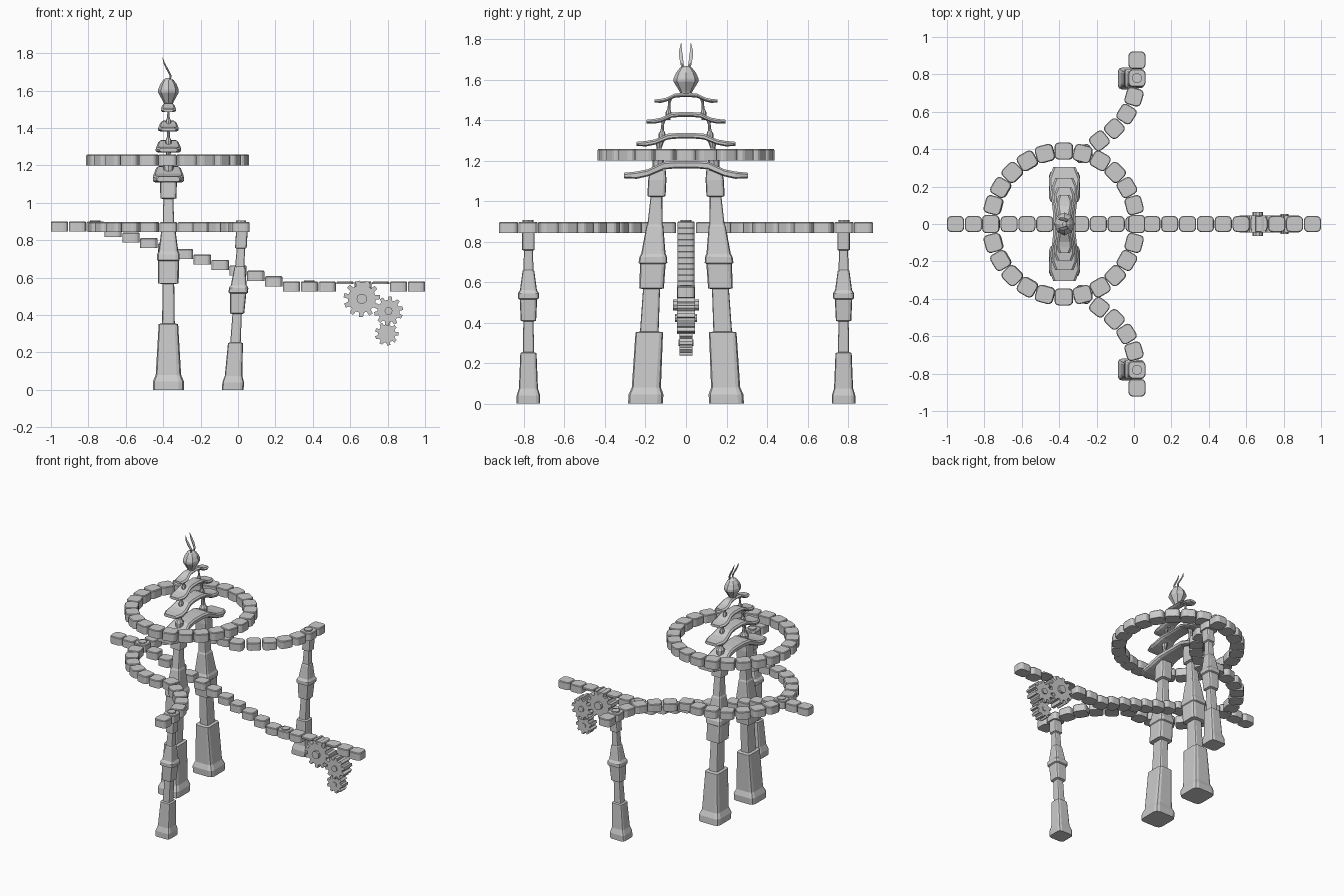
import bpy, bmesh
from math import sin, cos, pi, radians, atan2
from mathutils import Vector, Matrix

if "Cube" in bpy.data.objects:
    bpy.data.objects.remove(bpy.data.objects["Cube"])

CX = -0.372  # tower axis


def loft(name, rings):
    """Skin a list of equal-length vertex rings and cap both ends."""
    bm = bmesh.new()
    rows = [[bm.verts.new(p) for p in r] for r in rings]
    n = len(rows[0])
    for a, b in zip(rows, rows[1:]):
        for i in range(n):
            bm.faces.new((a[i], a[(i + 1) % n], b[(i + 1) % n], b[i]))
    bm.faces.new(rows[0])
    bm.faces.new(rows[-1])
    bmesh.ops.recalc_face_normals(bm, faces=bm.faces)
    me = bpy.data.meshes.new(name)
    bm.to_mesh(me)
    bm.free()
    ob = bpy.data.objects.new(name, me)
    bpy.context.collection.objects.link(ob)
    return ob


def rounded(hx, hy, r, seg=1):
    """Rectangle outline with chamfered or rounded corners."""
    pts = []
    for k, (sx, sy) in enumerate([(1, 1), (-1, 1), (-1, -1), (1, -1)]):
        for s in range(seg + 1):
            a = k * pi / 2 + s * pi / 2 / seg
            pts.append((sx * (hx - r) + r * cos(a), sy * (hy - r) + r * sin(a)))
    return pts


def stone(name, x, y, z0, z1, ang=0, hx=0.047, hy=0.046):
    rot = Matrix.Rotation(ang, 3, 'Z')
    rings = []
    for z, inset in ((z0, 0.0), (z1 - 0.005, 0.0), (z1, 0.004)):
        rings.append([rot @ Vector((px, py, 0)) + Vector((x, y, z))
                      for px, py in rounded(hx - inset, hy - inset, 0.024 - inset, 3)])
    return loft(name, rings)


def disc(name, x, y, z0, z1, r, n=8):
    return loft(name, [[(x + r * cos(2 * pi * i / n), y + r * sin(2 * pi * i / n), z)
                        for i in range(n)] for z in (z0, z1)])


def column(name, secs):
    """Stacked chamfered-square sections: (z, half x, half y, centre x, centre y)."""
    return loft(name, [[(cx + px, cy + py, z)
                        for px, py in rounded(hx, hy, 0.35 * min(hx, hy), 2)]
                       for z, hx, hy, cx, cy in secs])


# Upper stone ring
for i in range(24):
    a = i * 2 * pi / 24
    stone("upper_ring_stone", CX - 0.004 + 0.39 * cos(a), 0.39 * sin(a), 1.2, 1.258,
          a + pi / 2, 0.049, 0.046)

# Straight walkway: landing, descending steps, lower level
for i in range(21):
    x = -0.954 + 0.0954 * i
    k = min(max(i - 2, 0), 11)
    top = 0.9 - 0.0292 * k
    thick = 0.013 if i in (16, 18) else 0.054
    stone("walkway_stone", x, 0, top - thick, top, 0, 0.046, 0.043)
disc("walkway_button", -0.763, 0, 0.89, 0.906, 0.028)
disc("walkway_button", 0.382, 0, 0.57, 0.586, 0.028)

# Curved side walkways, mirrored in y
for s in (1, -1):
    pts = [(CX + 0.39 * cos(radians(180 - 15 * k)), 0.39 * sin(radians(180 - 15 * k)))
           for k in range(8)]
    pts += [(-0.185, 0.445), (-0.105, 0.51), (-0.04, 0.588), (0.0, 0.68),
            (0.016, 0.78), (0.016, 0.876)]
    for k in range(1, len(pts)):
        a, b = pts[k - 1], pts[min(k + 1, len(pts) - 1)]
        ang = pi / 2 if k > 11 else atan2(b[1] - a[1], b[0] - a[0])
        stone("side_walkway_stone", pts[k][0], s * pts[k][1], 0.843, 0.897, s * ang)
    disc("side_walkway_button", 0.016, s * 0.78, 0.89, 0.906, 0.028)

    # Tower column: z, half x, half y
    prof = [(0, .083, .086), (.045, .083, .086), (.08, .068, .072), (.352, .052, .068),
            (.356, .034, .046), (.565, .031, .042), (.57, .055, .061), (.69, .056, .063),
            (.695, .06, .071), (.725, .06, .068), (.74, .053, .06), (.875, .035, .042),
            (.885, .03, .037), (1.02, .027, .029), (1.025, .043, .045), (1.105, .045, .045),
            (1.15, .04, .04)]
    column("tower_column", [(z, hx, hy, CX, s * (0.2 - 0.058 * z / 1.1)) for z, hx, hy in prof])

    # Outer column, leaning in x
    prof = [(0, .058), (.04, .058), (.075, .047), (.25, .04), (.254, .028), (.405, .025),
            (.41, .038), (.515, .043), (.52, .052), (.545, .052), (.56, .042), (.655, .029),
            (.66, .025), (.755, .022), (.76, .031), (.85, .031)]
    column("outer_column", [(z, h, h, -0.028 + 0.048 * z / 0.84, s * 0.778) for z, h in prof])

# Four curved roof tiers: base z, half span, half depth, rise
tiers = [(1.11, .305, .083, 1.0), (1.27, .245, .068, .75),
         (1.382, .195, .055, .65), (1.485, .155, .041, .55)]
# fraction of span, depth factor, bottom z, top z
roof = [(1, .72, .003, .03), (.8, 1, 0, .036), (.62, .97, .012, .047),
        (.36, .8, .046, .084), (.15, .72, .052, .088)]
for z, span, hd, rise in tiers:
    full = [(-f, d, b, t) for f, d, b, t in roof] + [r for r in reversed(roof)]
    rings = []
    for f, d, b, t in full:
        h = hd * d
        c = 0.011
        lo, hi = z + b * rise, z + t * rise
        rings.append([(CX + px, f * span, pz) for px, pz in
                      [(-h + c, lo), (h - c, lo), (h, lo + c * .6), (h, hi - c * .8),
                       (h - c, hi), (-h + c, hi), (-h, hi - c * .8), (-h, lo + c * .6)]])
    loft("roof_tier", rings)

# Turned posts between the tiers
for y, z0, z1, r in [(.14, 1.15, 1.3, .024), (.122, 1.29, 1.41, .014), (.09, 1.4, 1.51, .012)]:
    for s in (1, -1):
        prof = [(0, 1), (.35, 1.2), (.5, .6), (.75, .5), (1, 1)]
        loft("tier_post", [[(CX + r * k * cos(i * pi / 4),
                             s * (y - 0.01 * t) + r * k * sin(i * pi / 4), z0 + (z1 - z0) * t)
                            for i in range(8)] for t, k in prof])

# Faceted finial head with short neck
prof = [(1.52, .022), (1.54, .03), (1.56, .042), (1.59, .06), (1.605, .06),
        (1.635, .047), (1.657, .03), (1.668, .012)]
loft("finial_head", [[(CX + .92 * r * cos(i * pi / 4), 1.03 * r * sin(i * pi / 4), z)
                      for i in range(8)] for z, r in prof])
# Two curved ears
for s in (1, -1):
    path = [(.006, .012, 1.645, .007), (.012, .02, 1.68, .009), (-.006, .025, 1.715, .011),
            (-.022, .027, 1.745, .008), (-.032, .024, 1.78, .001)]
    loft("finial_ear", [[(CX + x + .55 * r * cos(i * pi / 3), s * y + r * sin(i * pi / 3), z)
                         for i in range(6)] for x, y, z, r in path])


def gear(x, z, r, teeth, half, hub, hub_half, phase=0):
    outline = []
    step = 2 * pi / teeth
    for i in range(teeth):
        for f, k in ((-.3, .76), (-.2, 1), (.2, 1), (.3, .76)):
            a = phase + (i + f) * step
            outline.append((x + r * k * cos(a), z + r * k * sin(a)))
    loft("gear_wheel", [[(px, y, pz) for px, pz in outline] for y in (-half, half)])
    loft("gear_hub", [[(x + hub * cos(i * pi / 5), y, z + hub * sin(i * pi / 5))
                       for i in range(10)] for y in (-hub_half, hub_half)])


# Gear train under the lower walkway
gear(0.662, 0.487, 0.098, 11, 0.045, 0.028, 0.064, 0.1)
gear(0.805, 0.422, 0.078, 10, 0.045, 0.021, 0.054, 0.2)
gear(0.795, 0.3, 0.063, 9, 0.032, 0.017, 0.038)
